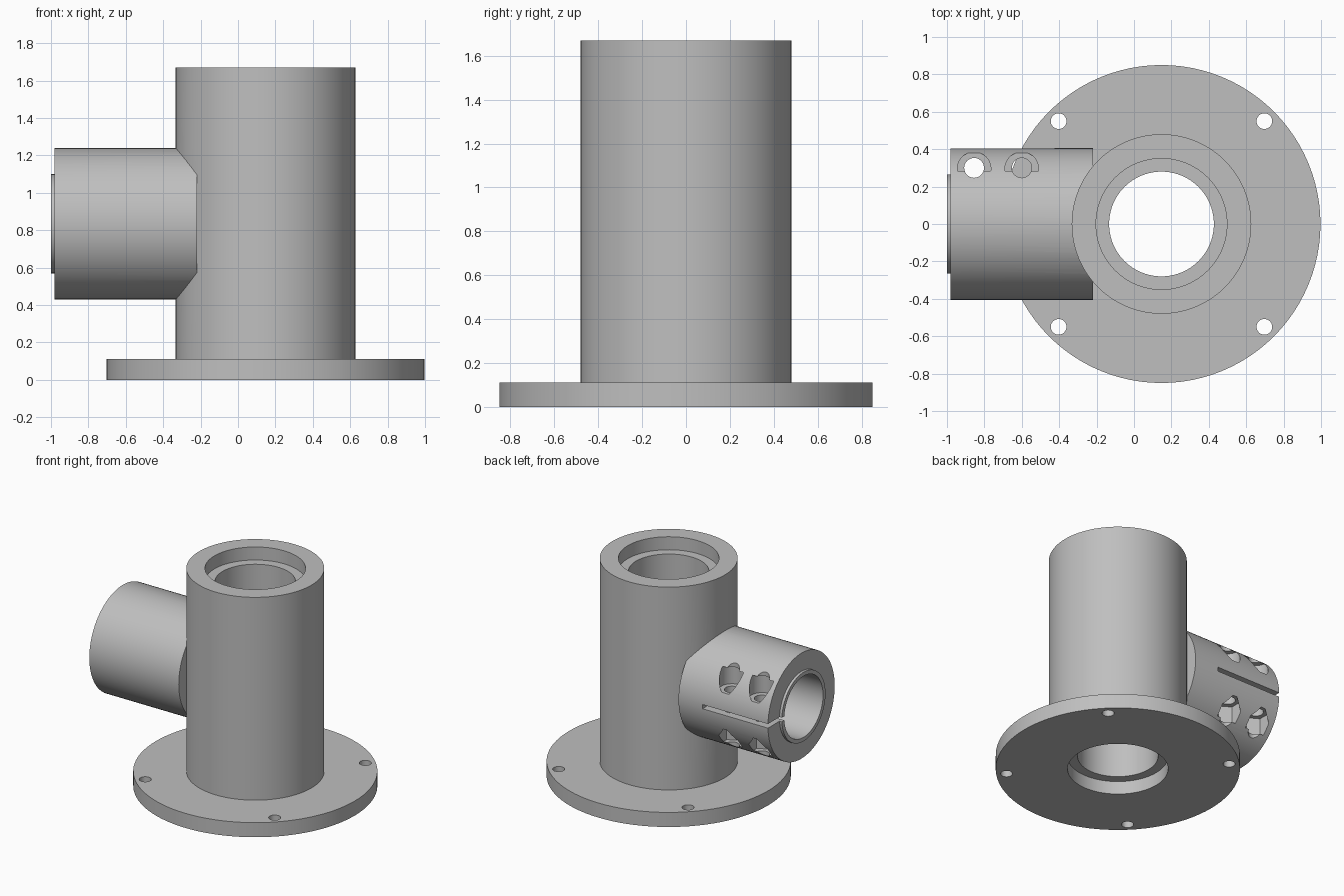
import bpy, bmesh, math
from mathutils import Vector, Matrix

cube = bpy.data.objects.get("Cube")
if cube:
    bpy.data.objects.remove(cube, do_unlink=True)

CX = 0.147           # column axis
ARM_Z = 0.835        # arm axis height

grey = bpy.data.materials.new("machined_grey")
grey.use_nodes = True
colour = (0.52, 0.52, 0.52, 1)
grey.diffuse_color = colour
grey.node_tree.nodes["Principled BSDF"].inputs["Base Color"].default_value = colour


def finish(name, bm):
    bmesh.ops.recalc_face_normals(bm, faces=bm.faces[:])
    mesh = bpy.data.meshes.new(name)
    bm.to_mesh(mesh)
    bm.free()
    obj = bpy.data.objects.new(name, mesh)
    mesh.materials.append(grey)
    bpy.context.collection.objects.link(obj)
    return obj


def lathe(name, profile, matrix, steps=96):
    """Revolve a closed (radius, height) outline about local z."""
    bm = bmesh.new()
    verts = [bm.verts.new((r, 0, h)) for r, h in profile]
    edges = [bm.edges.new((a, b)) for a, b in zip(verts, verts[1:] + verts[:1])
             if a.co.x + b.co.x > 0]
    bmesh.ops.spin(bm, geom=verts + edges, cent=(0, 0, 0), axis=(0, 0, 1),
                   angle=math.tau, steps=steps)
    bmesh.ops.remove_doubles(bm, verts=bm.verts[:], dist=1e-5)
    bm.transform(matrix)
    return finish(name, bm)


def rod(name, x, y, z0, z1, radius, sides=32):
    bm = bmesh.new()
    bmesh.ops.create_cone(bm, cap_ends=True, segments=sides, radius1=radius,
                          radius2=radius, depth=z1 - z0)
    bm.transform(Matrix.Translation((x, y, (z0 + z1) / 2)))
    return finish(name, bm)


def box(name, low, high):
    low, high = Vector(low), Vector(high)
    bm = bmesh.new()
    bmesh.ops.create_cube(bm, size=1)
    bm.transform(Matrix.Translation((low + high) / 2) @ Matrix.Diagonal((*(high - low), 1)))
    return finish(name, bm)


def combine(target, tool, operation):
    """Apply one boolean and discard the tool."""
    mod = target.modifiers.new(operation, 'BOOLEAN')
    mod.object, mod.operation, mod.solver = tool, operation, 'EXACT'
    graph = bpy.context.evaluated_depsgraph_get()
    mesh = bpy.data.meshes.new_from_object(target.evaluated_get(graph))
    target.modifiers.clear()
    target.data = mesh
    bpy.data.objects.remove(tool, do_unlink=True)


# Flanged column with a through bore, recessed at both ends
housing = lathe("flanged_housing", [
    (0.35, 0), (0.85, 0), (0.85, 0.112), (0.48, 0.112), (0.48, 1.67),
    (0.35, 1.67), (0.35, 1.57), (0.28, 1.57), (0.28, 0.1), (0.35, 0.1)],
    Matrix.Translation((CX, 0, 0)))

# Side clamp arm with a lip and a blind bore
arm = lathe("clamp_arm", [
    (0, 0.22), (0.405, 0.22), (0.405, 0.98), (0.265, 0.98),
    (0.265, 1), (0.235, 1), (0.235, 0.36), (0, 0.36)],
    Matrix.Translation((0, 0, ARM_Z)) @ Matrix.Rotation(-math.pi / 2, 4, 'Y'))

# Clamping slit along the back of the arm
combine(arm, box("slit", (-1.1, 0.1, ARM_Z - 0.016), (-0.424, 0.6, ARM_Z + 0.016)),
        'DIFFERENCE')

# Clamp screws: through hole, round head pocket above, hexagonal nut pocket below
for x in (-0.855, -0.6):
    combine(arm, rod("screw_hole", x, 0.3, 0.3, 1.4, 0.053), 'DIFFERENCE')
    combine(arm, rod("head_pocket", x, 0.295, ARM_Z + 0.14, ARM_Z + 0.288, 0.09),
            'DIFFERENCE')
    combine(arm, rod("nut_pocket", x, 0.295, ARM_Z - 0.288, ARM_Z - 0.14, 0.095, 6),
            'DIFFERENCE')

combine(housing, arm, 'UNION')

# Mounting holes in the flange
for sx in (-1, 1):
    for sy in (-1, 1):
        combine(housing, rod("mount_hole", CX + sx * 0.55, sy * 0.55, -0.1, 0.2, 0.042),
                'DIFFERENCE')

bpy.ops.object.select_all(action='DESELECT')
housing.select_set(True)
bpy.context.view_layer.objects.active = housing
bpy.ops.object.shade_smooth_by_angle(angle=math.radians(30))
